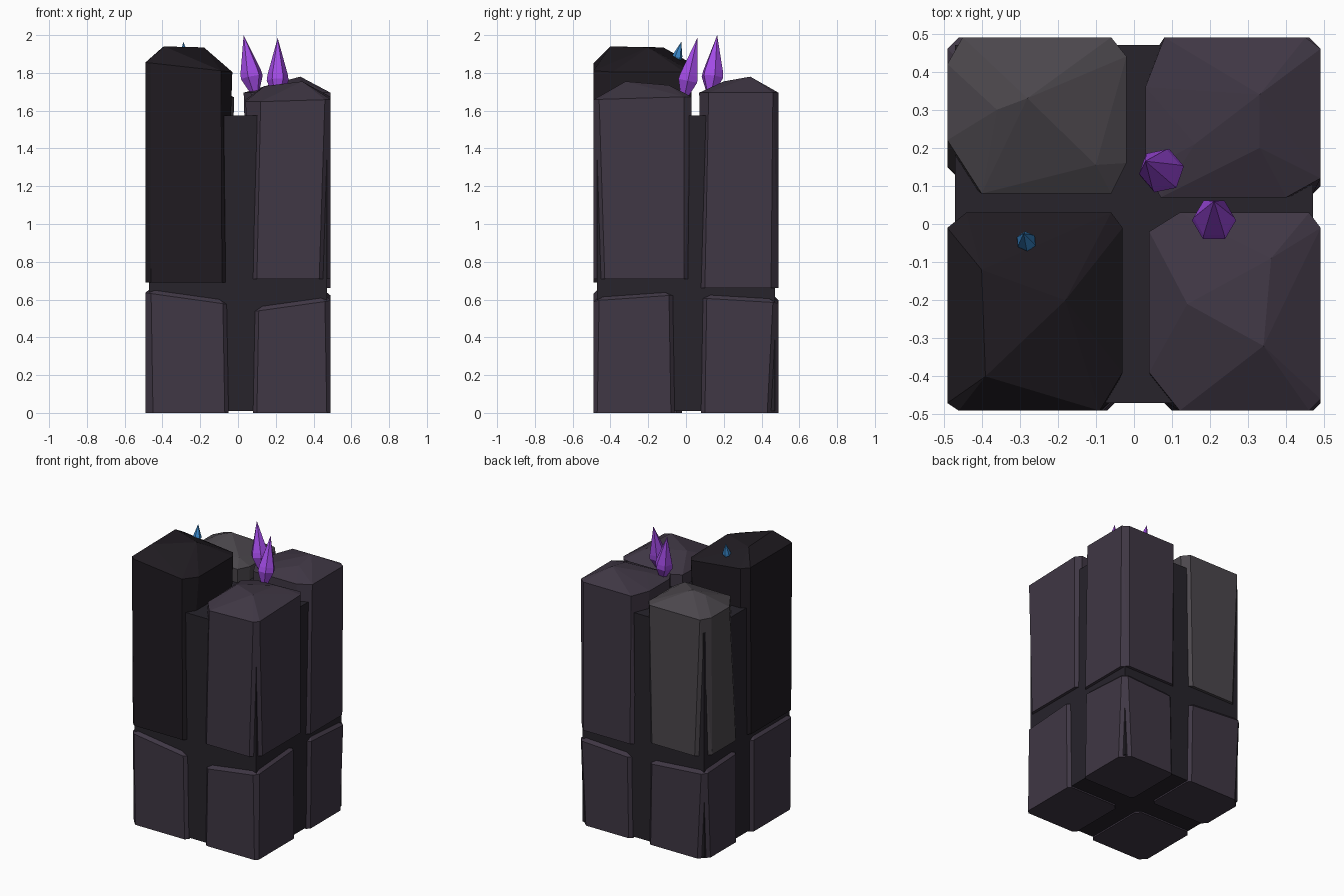
import bpy, bmesh
from math import cos, sin, tau
from mathutils import Vector

if "Cube" in bpy.data.objects:
    bpy.data.objects.remove(bpy.data.objects["Cube"])


def material(name, rgb):
    m = bpy.data.materials.new(name)
    m.diffuse_color = (*rgb, 1)
    m.use_nodes = True
    m.node_tree.nodes["Principled BSDF"].inputs["Base Color"].default_value = m.diffuse_color
    return m


CORE = material("core_stone", (0.020, 0.017, 0.024))
STONE = material("stone", (0.050, 0.038, 0.058))
DARK = material("dark_stone", (0.014, 0.011, 0.015))
PALE = material("pale_stone", (0.070, 0.062, 0.072))
PURPLE = material("purple_crystal", (0.36, 0.07, 0.78))
BLUE = material("blue_crystal", (0.04, 0.24, 0.58))


def hull(name, points, mat):
    """Faceted solid wrapped around a set of points."""
    bm = bmesh.new()
    for p in points:
        bm.verts.new(p)
    res = bmesh.ops.convex_hull(bm, input=bm.verts[:])
    loose = [g for g in set(res["geom_interior"] + res["geom_unused"])
             if isinstance(g, bmesh.types.BMVert)]
    bmesh.ops.delete(bm, geom=loose, context='VERTS')
    bmesh.ops.dissolve_limit(bm, angle_limit=0.01, verts=bm.verts[:], edges=bm.edges[:])
    bmesh.ops.recalc_face_normals(bm, faces=bm.faces[:])
    me = bpy.data.meshes.new(name)
    bm.to_mesh(me)
    bm.free()
    me.materials.append(mat)
    ob = bpy.data.objects.new(name, me)
    bpy.context.collection.objects.link(ob)
    return ob


def octagon(rect, cuts, z, slope=(0, 0)):
    """Rectangle with four cut corners (front-left, then counter-clockwise)."""
    x0, x1, y0, y1 = rect
    corners = [(x0, y0, 1, 1), (x1, y0, -1, 1), (x1, y1, -1, -1), (x0, y1, 1, -1)]
    pts = []
    for (x, y, sx, sy), (cx, cy) in zip(corners, cuts):
        pts += [(x + sx * cx, y), (x, y + sy * cy)]
    mx, my = (x0 + x1) / 2, (y0 + y1) / 2
    return [(x, y, z + slope[0] * (x - mx) + slope[1] * (y - my)) for x, y in pts]


# Central core
hull("core", [(x, y, z) for x in (-.47, .47) for y in (-.47, .47) for z in (0.01, 1.575)], CORE)


# Tall upper pillars with faceted caps
def pillar(name, mat, foot, foot_cuts, z0, rim, rim_cuts, z1, slope, peaks):
    low = octagon(foot, [(c, c) for c in foot_cuts], z0)
    hull(name, low + octagon(rim, rim_cuts, z1, slope) + peaks, mat)


pillar("pillar_front_left", DARK,
       (-.49, -.065, -.49, .02), (.03, .02, .04, .04), .69,
       (-.49, -.03, -.49, .03), [(.03, .02), (.06, .10), (.03, .04), (.05, .04)], 1.83, (-.11, 0),
       [(-.39, -.40, 1.94), (-.18, -.20, 1.935), (-.40, -.12, 1.935)])
pillar("pillar_front_right", STONE,
       (.07, .49, -.49, .02), (.03, .06, .03, .04), .71,
       (.04, .49, -.49, .03), [(.08, .10), (.03, .03), (.03, .04), (.08, .05)], 1.66, (.03, .03),
       [(.14, -.21, 1.73), (.34, -.32, 1.755), (.36, -.09, 1.735)])
pillar("pillar_back_right", STONE,
       (.06, .49, .08, .49), (.03, .02, .04, .03), .66,
       (.03, .49, .07, .49), [(.04, .07), (.09, .05), (.04, .03), (.05, .13)], 1.695, (0, 0),
       [(.33, .34, 1.78), (.33, .20, 1.755), (.16, .21, 1.735)])
pillar("pillar_back_left", PALE,
       (-.49, -.05, .10, .49), (.05, .03, .03, .08), .71,
       (-.49, -.02, .08, .49), [(.09, .14), (.04, .08), (.04, .05), (.04, .07)], 1.67, (0, 0),
       [(-.28, .33, 1.775), (-.10, .155, 1.715), (-.36, .30, 1.75)])


# Short lower blocks with a bevelled, tilted top
def base_block(name, rect, cuts, z, slope):
    x0, x1, y0, y1 = rect
    b = .022
    top = (x0 + b, x1 - b, y0 + b, y1 - b)
    hull(name, octagon(rect, [(c, c) for c in cuts], 0)
         + octagon(rect, [(.03, .03)] * 4, z, slope)
         + octagon(top, [(.03, .03)] * 4, z + .022, slope), STONE)


base_block("base_front_left", (-.49, -.05, -.49, -.02), (.04, .02, .03, .03), .605, (-.14, 0))
base_block("base_front_right", (.08, .49, -.49, -.06), (.02, .02, .02, .03), .58, (.14, .07))
base_block("base_back_right", (.08, .49, .08, .49), (.02, .02, .06, .02), .585, (.05, -.06))
base_block("base_back_left", (-.49, -.05, .12, .49), (.03, .02, .02, .06), .59, (-.08, -.05))


# Leaning six-sided crystals
def crystal(name, mat, base, tip, r, turn=0):
    base, tip = Vector(base), Vector(tip)
    q = (tip - base).to_track_quat('Z', 'Y')
    pts = [tip]
    for t, k in ((0, .35), (.28, 1), (.38, .93)):
        c = base.lerp(tip, t)
        pts += [c + q @ Vector((r * k * cos(turn + i * tau / 6), r * k * sin(turn + i * tau / 6), 0))
                for i in range(6)]
    hull(name, pts, mat)


crystal("purple_crystal_left", PURPLE, (.09, .13, 1.69), (.03, .165, 2.0), .06, .2)
crystal("purple_crystal_right", PURPLE, (.21, -.01, 1.67), (.21, .06, 1.985), .058)
crystal("blue_crystal", BLUE, (-.28, -.055, 1.85), (-.29, -.025, 1.965), .027, .3)
